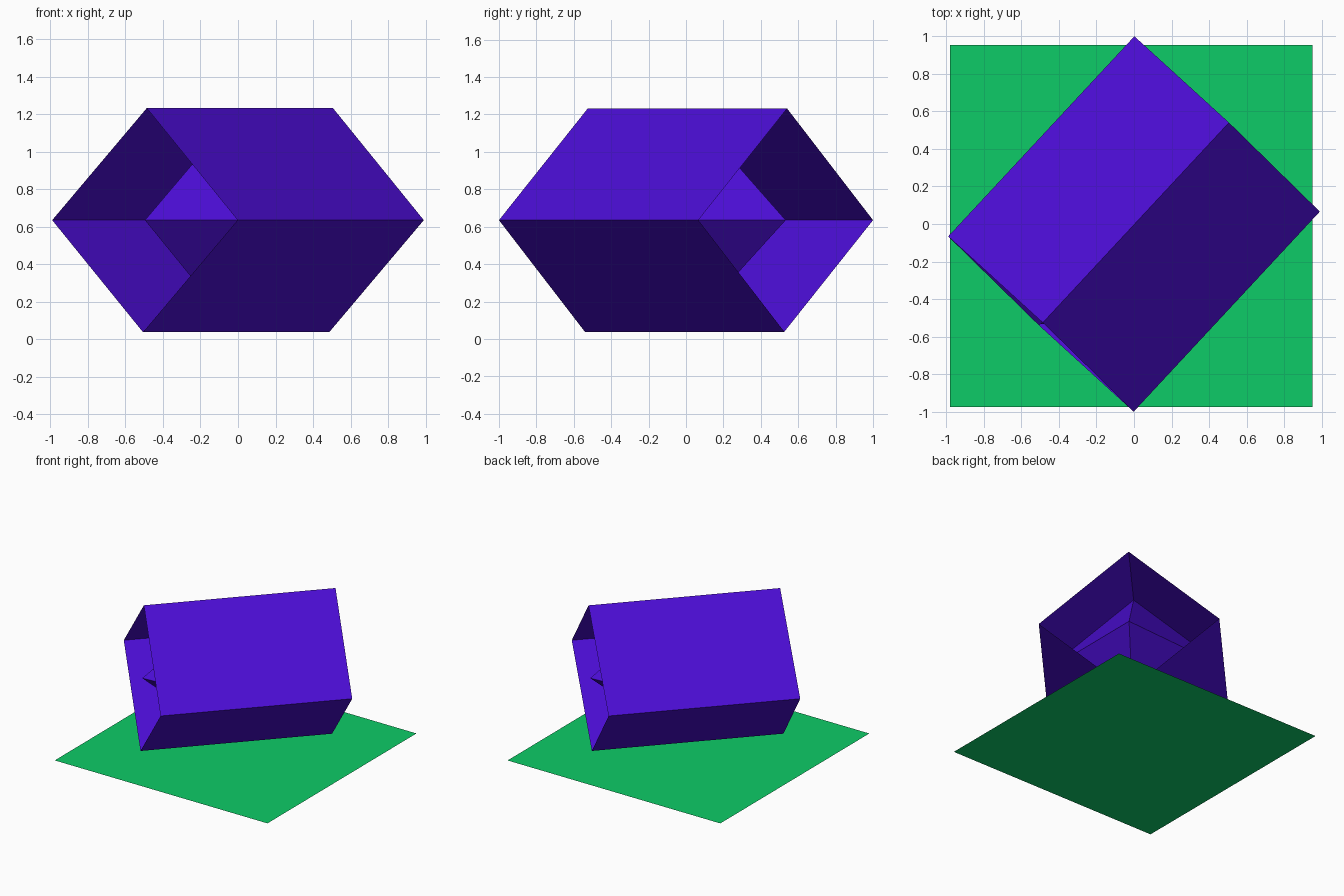
import bpy, bmesh
from mathutils import Matrix, Vector

if "Cube" in bpy.data.objects:
    bpy.data.objects.remove(bpy.data.objects["Cube"])

# Half-axes of the sheared frame: sideways, upward, lengthwise
SIDE = Vector((-0.494, 0.467, 0.0))
UP = Vector((0.01, 0.0075, 0.597))
LENGTH = Vector((0.496, 0.533, 0.0))
FRAME = Matrix.Translation((0, 0, 0.635)) @ Matrix((SIDE, UP, LENGTH)).transposed().to_4x4()


def material(name, color):
    mat = bpy.data.materials.new(name)
    mat.diffuse_color = (*color, 1)
    mat.use_nodes = True
    mat.node_tree.nodes["Principled BSDF"].inputs["Base Color"].default_value = mat.diffuse_color
    return mat


def add_object(name, bm, mat):
    bmesh.ops.recalc_face_normals(bm, faces=bm.faces)
    mesh = bpy.data.meshes.new(name)
    bm.to_mesh(mesh)
    bm.free()
    mesh.materials.append(mat)
    obj = bpy.data.objects.new(name, mesh)
    bpy.context.collection.objects.link(obj)
    return obj


purple = material("purple", (0.072, 0.004, 0.67))
green = material("green", (0.004, 0.6, 0.136))

# Open-ended diamond tube
bm = bmesh.new()
bmesh.ops.create_cone(bm, cap_ends=False, segments=4, radius1=1, radius2=1,
                      depth=2, matrix=FRAME)
add_object("diamond_tube", bm, purple)

# Octahedron core: its waist touches the tube, its tips reach the open ends
bm = bmesh.new()
bmesh.ops.create_uvsphere(bm, u_segments=4, v_segments=2, radius=1, matrix=FRAME)
add_object("octahedron_core", bm, purple)

# Flat base sheet
bm = bmesh.new()
bmesh.ops.create_grid(bm, x_segments=1, y_segments=1, size=0.965,
                      matrix=Matrix.Translation((-0.015, -0.01, 0)))
for f in bm.faces:
    f.normal_update()
base = add_object("base_sheet", bm, green)
if base.data.polygons[0].normal.z < 0:
    base.data.flip_normals()
